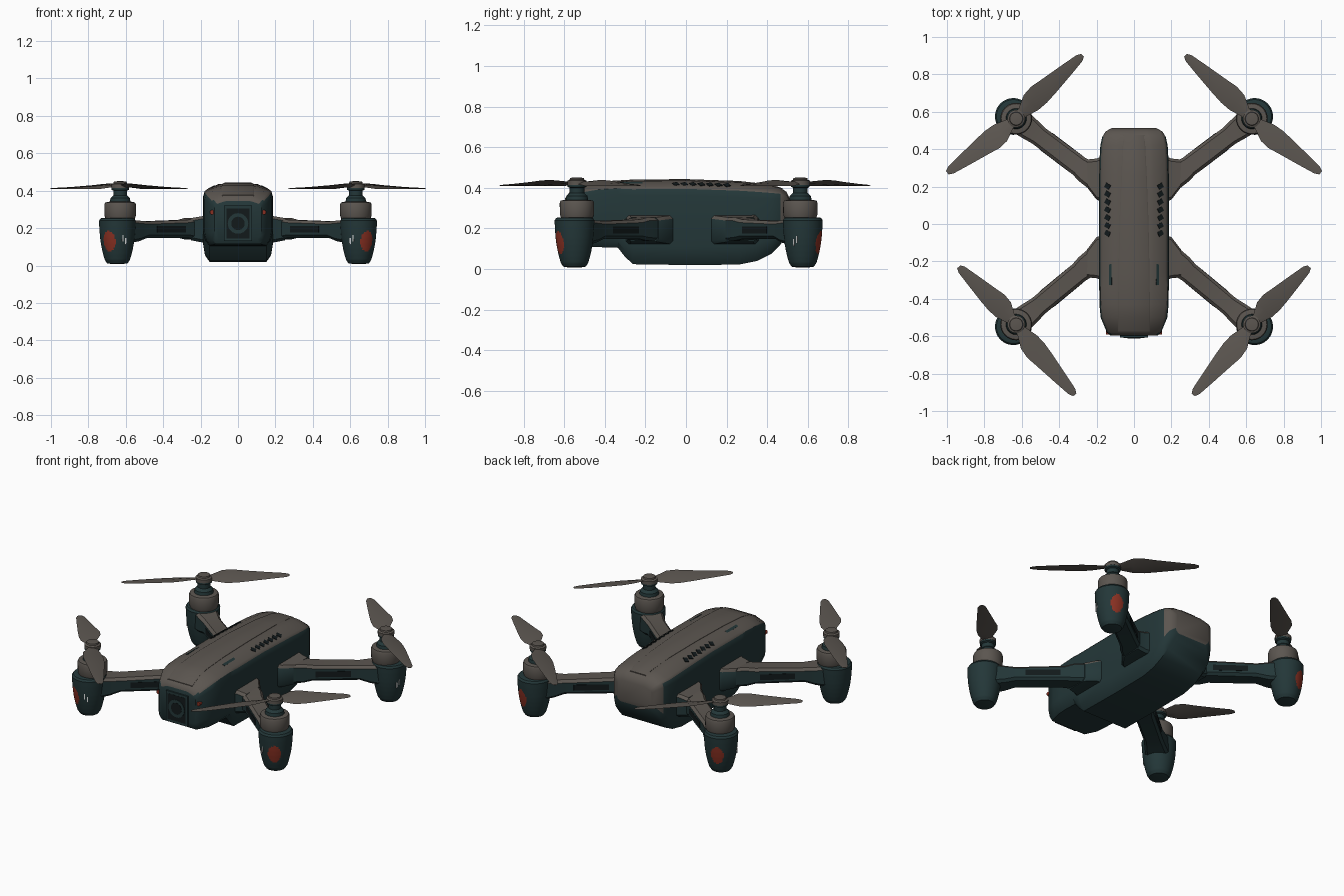
import bpy, bmesh, math
from mathutils import Vector, Matrix

if "Cube" in bpy.data.objects:
    bpy.data.objects.remove(bpy.data.objects["Cube"])


def material(name, rgb):
    m = bpy.data.materials.new(name)
    m.diffuse_color = (*rgb, 1)
    m.use_nodes = True
    m.node_tree.nodes["Principled BSDF"].inputs["Base Color"].default_value = m.diffuse_color
    return m


TEAL = material("dark teal", (0.017, 0.038, 0.040))
BROWN = material("warm grey", (0.105, 0.092, 0.080))
RED = material("red light", (0.25, 0.03, 0.016))
BLACK = material("lens black", (0.006, 0.010, 0.011))
WHITE = material("white mark", (0.75, 0.75, 0.75))


def finish(name, bm, mats, rule=None, mirror=False, angle=35):
    """Turn a bmesh into an object; rule(face) gives the material slot."""
    bmesh.ops.recalc_face_normals(bm, faces=bm.faces)
    bm.normal_update()
    if rule:
        for f in bm.faces:
            f.material_index = rule(f)
    me = bpy.data.meshes.new(name)
    bm.to_mesh(me)
    bm.free()
    for m in mats:
        me.materials.append(m)
    me.shade_smooth()
    me.set_sharp_from_angle(angle=math.radians(angle))
    ob = bpy.data.objects.new(name, me)
    bpy.context.collection.objects.link(ob)
    if mirror:
        ob.modifiers.new("mirror", 'MIRROR').use_mirror_merge = False
    return ob


def loft(name, rings, mats, rule=None, mirror=False, angle=35):
    bm = bmesh.new()
    vs = [[bm.verts.new(p) for p in r] for r in rings]
    n = len(vs[0])
    for a, b in zip(vs, vs[1:]):
        for i in range(n):
            j = (i + 1) % n
            bm.faces.new((a[i], a[j], b[j], b[i]))
    bm.faces.new(vs[0])
    bm.faces.new(vs[-1])
    return finish(name, bm, mats, rule, mirror, angle)


def lathe(name, profile, c, mats, rule=None, n=32, shift=(0, 0)):
    """Round part from (radius, z, shift amount) rings about c."""
    rings = [[(c[0] + s * shift[0] + r * math.cos(2 * math.pi * i / n),
               c[1] + s * shift[1] + r * math.sin(2 * math.pi * i / n), z)
              for i in range(n)] for r, z, s in profile]
    return loft(name, rings, mats, rule, True)


def box(name, c, size, mat, rot=Matrix(), mirror=True):
    bm = bmesh.new()
    bmesh.ops.create_cube(bm, size=1, matrix=Matrix.Translation(c) @ rot @ Matrix.Diagonal((*size, 1)))
    return finish(name, bm, [mat], None, mirror)


def top_rule(f):
    return 1 if f.normal.z > 0.45 else 0


# Main hull: cross-sections along y (y, half width, bottom, top)
SECT = [(-0.597, 0.125, 0.14, 0.345), (-0.58, 0.145, 0.115, 0.372), (-0.50, 0.178, 0.108, 0.412),
        (-0.43, 0.185, 0.108, 0.425), (-0.335, 0.186, 0.105, 0.431), (-0.30, 0.186, 0.06, 0.433),
        (-0.26, 0.186, 0.024, 0.435), (0.0, 0.186, 0.02, 0.437), (0.26, 0.186, 0.022, 0.428),
        (0.35, 0.184, 0.04, 0.420), (0.42, 0.180, 0.075, 0.410), (0.465, 0.170, 0.12, 0.400),
        (0.495, 0.152, 0.17, 0.380), (0.512, 0.120, 0.21, 0.345)]


def hull_ring(y, w, zb, zt):
    k = min(1, (zt - zb) / 0.4)
    wt = w * 0.57
    half = [(w * 0.82, zb), (w * 0.95, zb + 0.035 * k), (w, zb + 0.09 * k), (w, zt - 0.075 * k),
            (w * 0.96, zt - 0.042 * k), (w * 0.9, zt - 0.03 * k), (wt, zt - 0.002), (wt * 0.8, zt)]
    return [(x, y, z) for x, z in half] + [(-x, y, z) for x, z in reversed(half)]


def hull_rule(f):
    c = f.calc_center_median()
    up = f.normal.z > 0.4 and c.z > 0.2
    tail = f.normal.y > 0.3 and c.z > 0.26
    return 1 if up or tail else 0


loft("hull", [hull_ring(*s) for s in SECT], [TEAL, BROWN], hull_rule, angle=32)

# Raised plank along the top
PLANK = [(-0.575, 0.085, 0.378), (-0.50, 0.085, 0.416), (-0.43, 0.085, 0.431), (-0.26, 0.083, 0.441),
         (0.0, 0.078, 0.443), (0.26, 0.068, 0.434), (0.42, 0.06, 0.416), (0.475, 0.056, 0.398)]
loft("top_plank", [[(-w, y, z - 0.02), (w, y, z - 0.02), (w, y, z - 0.004), (w - 0.006, y, z),
                    (-w + 0.006, y, z), (-w, y, z - 0.004)] for y, w, z in PLANK], [BROWN])

# Side vents and slots on the sloping shoulders
tilt = Matrix.Rotation(math.radians(27), 4, 'Y')
for i in range(7):
    box("vent_slat", (0.140, -0.05 + 0.042 * i, 0.4155 - 0.00015 * i * i), (0.030, 0.026, 0.012), BLACK,
        tilt @ Matrix.Rotation(0.5, 4, 'Z'))
box("shoulder_slot", (0.125, -0.27, 0.420), (0.016, 0.11, 0.009), TEAL, tilt)

# Camera on the nose
box("camera_frame", (0, -0.594, 0.225), (0.15, 0.024, 0.19), TEAL, mirror=False)
box("camera_plate", (0, -0.605, 0.225), (0.125, 0.004, 0.16), BLACK, mirror=False)


def nose_disc(name, x, z, r, y0, y1, mat, mirror=False):
    loft(name, [[(x + r * math.cos(math.pi * i / 12), y, z + r * math.sin(math.pi * i / 12))
                 for i in range(24)] for y in (y0, y1)], [mat], None, mirror)


nose_disc("lens_ring", 0, 0.225, 0.055, -0.59, -0.609, TEAL)
nose_disc("lens_glass", 0, 0.225, 0.036, -0.60, -0.611, BLACK)
nose_disc("nose_light", 0.139, 0.285, 0.012, -0.57, -0.592, RED, True)


def prop_blade(name, hub, ang, length, flip):
    """Tapered, twisted blade from the hub outwards."""
    rings = []
    for t, a, b, tw, th in [(0.0, -0.022, 0.022, 8, 0.014), (0.1, -0.03, 0.03, 14, 0.014),
                            (0.24, -0.062, 0.050, 15, 0.012), (0.36, -0.066, 0.054, 13, 0.010),
                            (0.5, -0.054, 0.050, 11, 0.009), (0.75, -0.034, 0.039, 8, 0.007),
                            (0.95, -0.017, 0.029, 6, 0.006), (1.0, -0.004, 0.018, 5, 0.004)]:
        u, m = t * length, (a + b) / 2
        ring = []
        for v, dz in ((a, 0), (m, th / 2), (b, 0), (m, -th / 2)):
            z = 0.426 - 0.014 * t + dz - v * math.tan(math.radians(tw))
            v *= flip
            ring.append((hub[0] + u * math.cos(ang) - v * math.sin(ang),
                         hub[1] + u * math.sin(ang) + v * math.cos(ang), z))
        rings.append(ring)
    loft(name, rings, [BROWN], None, True, 60)


def arm_ring(p, d, hw, z0, z1, c=0.015):
    s = Vector((-d.y, d.x))
    pts = [(-hw, z0 + c), (-hw + c, z0), (hw - c, z0), (hw, z0 + c),
           (hw, z1 - c), (hw - c, z1), (-hw + c, z1), (-hw, z1 - c)]
    return [(p.x + s.x * v, p.y + s.y * v, z) for v, z in pts]


# Right-hand corners, each mirrored to the left:
# name, side, hub, arm start, red light direction, mark direction, blades (degrees, length)
CORNERS = [("back", 1, (0.63, 0.563), (0.15, 0.20), (0.35, 0.94), (0.92, -0.40), ((135.5, 0.49), (-39, 0.468))),
           ("front", -1, (0.63, -0.537), (0.15, -0.14), (0.5, -0.87), (-0.40, -0.92), ((46, 0.435), (231, 0.49)))]
POD = [(0.03, 0.008), (0.055, 0.012), (0.067, 0.03), (0.076, 0.06), (0.083, 0.09), (0.0885, 0.12),
       (0.0925, 0.15), (0.095, 0.18), (0.097, 0.21), (0.098, 0.24), (0.090, 0.252), (0.08, 0.255)]

for name, sy, hub, start, red, mark, blades in CORNERS:
    # Arm and its hinge block on the hull
    p0, p1 = Vector(start), Vector(hub)
    d = (p1 - p0).normalized()
    rings = [arm_ring(p0.lerp(p1, t), d, w, a, b) for t, w, a, b in
             [(0, 0.066, 0.135, 0.256), (0.22, 0.064, 0.14, 0.254), (0.3, 0.056, 0.148, 0.244),
              (0.75, 0.054, 0.148, 0.236), (0.85, 0.062, 0.13, 0.24), (0.97, 0.07, 0.12, 0.245)]]
    loft(name + "_arm", rings, [TEAL, BROWN], top_rule, True)
    yc = start[1] + sy * 0.04
    loft(name + "_hinge", [arm_ring(Vector((x, yc + sy * o)), Vector((1, 0)), w, a, b) for x, o, w, a, b in
                           [(0.16, 0, 0.125, 0.12, 0.27), (0.20, 0, 0.11, 0.125, 0.262),
                            (0.25, 0.03, 0.075, 0.135, 0.254)]], [TEAL, BROWN], top_rule, True)
    # Slot sunk into each side of the arm
    for s in (-1, 1):
        m = p0.lerp(p1, 0.5) + Vector((-d.y, d.x)) * 0.0535 * s
        box(name + "_arm_slot", (m.x, m.y, 0.193), (0.20, 0.006, 0.035), BLACK,
            Matrix.Rotation(math.atan2(d.y, d.x), 4, 'Z'))

    # Motor pod that doubles as a foot, with a red oval light
    c = Vector((hub[0] + 0.015, hub[1] + 0.012 * sy))
    prof = []
    for (r0, z0), (r1, z1) in zip(POD, POD[1:]):
        prof += [(r0 + (r1 - r0) * k / 4, z0 + (z1 - z0) * k / 4, 0) for k in range(4)]
    prof.append((*POD[-1], 0))
    aim = math.atan2(red[1], red[0])

    def pod_rule(f):
        q = f.calc_center_median()
        da = math.atan2(q.y - c.y, q.x - c.x) - aim
        return 1 if (da / 0.42) ** 2 + ((q.z - 0.13) / 0.055) ** 2 < 1 else 0

    lathe(name + "_pod", prof, c, [TEAL, RED], pod_rule, 80)
    # Small pale marks on the pod
    mv = Vector(mark).normalized()
    rot = Matrix.Rotation(math.atan2(mv.y, mv.x), 4, 'Z')
    for k in (-1, 1):
        q = c + mv * 0.0915 + Vector((-mv.y, mv.x)) * 0.008 * k
        box(name + "_pod_mark", (q.x, q.y, 0.138 + 0.008 * k), (0.005, 0.006, 0.034), WHITE, rot)

    # Motor can, shaft and cap
    lathe(name + "_motor", [(0.078, 0.25, 0), (0.084, 0.268, 0), (0.085, 0.325, 0), (0.080, 0.337, 0),
                            (0.06, 0.341, 0)], hub, [BROWN])
    lathe(name + "_shaft", [(0.056, 0.335, 0), (0.052, 0.36, 0), (0.036, 0.375, 0), (0.036, 0.40, 0),
                            (0.046, 0.405, 0), (0.046, 0.432, 0)], hub, [TEAL])
    lathe(name + "_prop_cap", [(0.047, 0.415, 0), (0.047, 0.435, 0), (0.036, 0.440, 0),
                               (0.034, 0.449, 0), (0.012, 0.451, 0)], hub, [BROWN])
    for a, length in blades:
        prop_blade(name + "_blade", hub, math.radians(a), length, sy)
